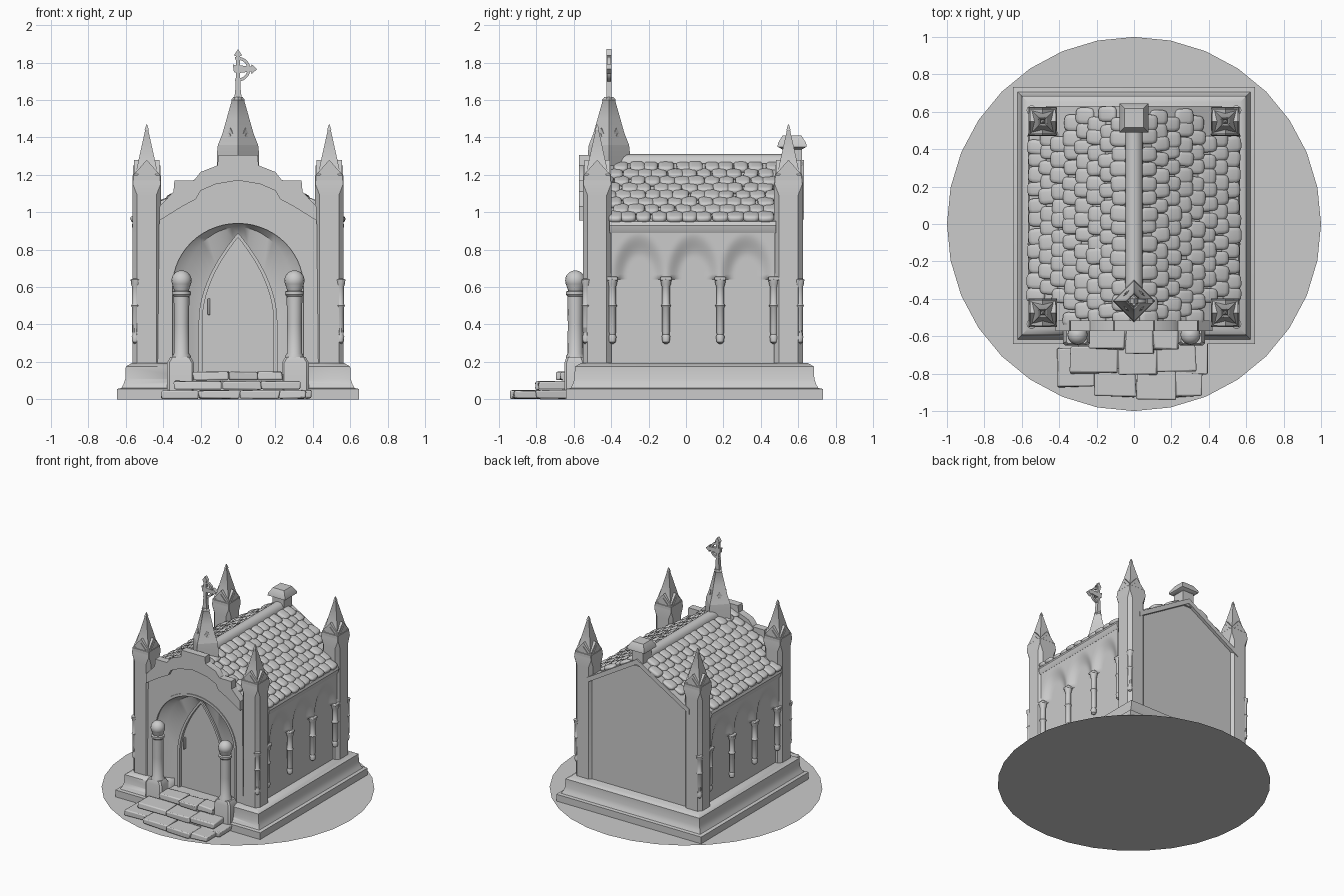
import bpy, bmesh, math, random
from mathutils import Vector, Matrix

if "Cube" in bpy.data.objects:
    bpy.data.objects.remove(bpy.data.objects["Cube"])
random.seed(4)

def mesh(name, verts, faces, angle=35):
    me = bpy.data.meshes.new(name)
    me.from_pydata([tuple(v) for v in verts], [], faces)
    bm = bmesh.new(); bm.from_mesh(me)
    bmesh.ops.recalc_face_normals(bm, faces=bm.faces[:])
    bm.to_mesh(me); bm.free()
    me.shade_smooth()
    me.set_sharp_from_angle(angle=math.radians(angle))
    ob = bpy.data.objects.new(name, me)
    bpy.context.collection.objects.link(ob)
    return ob

def loft(name, rings, closed=True, caps=True):
    n = len(rings[0])
    faces = [(r*n+i, r*n+(i+1) % n, (r+1)*n+(i+1) % n, (r+1)*n+i)
             for r in range(len(rings)-1) for i in range(n if closed else n-1)]
    if caps:
        faces += [tuple(range(n))[::-1], tuple(range((len(rings)-1)*n, len(rings)*n))]
    return mesh(name, [v for r in rings for v in r], faces)

def prism(name, pts, a, b, axis='y', c=(0, 0)):
    # profile (u, z) extruded along y or x
    f = (lambda u, z, t: (u+c[0], t, z)) if axis == 'y' else (lambda u, z, t: (t, u+c[1], z))
    return loft(name, [[f(u, z, t) for u, z in pts] for t in (a, b)])

def rect(cx, cy, hx, hy, z, c=0.0):
    # rectangle ring, chamfered to an octagon when c > 0
    if not c:
        return [(cx-hx, cy-hy, z), (cx+hx, cy-hy, z), (cx+hx, cy+hy, z), (cx-hx, cy+hy, z)]
    p = [(-hx+c, -hy), (hx-c, -hy), (hx, -hy+c), (hx, hy-c), (hx-c, hy), (-hx+c, hy), (-hx, hy-c), (-hx, -hy+c)]
    return [(cx+x, cy+y, z) for x, y in p]

def box(name, x0, x1, y0, y1, z0, z1, bevel=0):
    ob = loft(name, [rect((x0+x1)/2, (y0+y1)/2, abs(x1-x0)/2, (y1-y0)/2, z) for z in (z0, z1)])
    if bevel:
        m = ob.modifiers.new("bevel", 'BEVEL'); m.width = bevel; m.segments = 2
    return ob

def lathe(name, cx, cy, prof, n=16):
    return loft(name, [[(cx+r*math.cos(2*math.pi*i/n), cy+r*math.sin(2*math.pi*i/n), z)
                        for i in range(n)] for r, z in prof])

def mirror(half):
    # half outline from centre outwards -> full, right to left
    return half[::-1] + [(-x, z) for x, z in half if x > 0]

def arch(hw, z0, spring, apex, pointed, n=14):
    h, left = apex-spring, []
    for i in range(n+1):
        s = i/n
        if pointed:
            left.append((-hw*(1-s**1.9), spring+h*s))
        else:
            left.append((-hw*math.cos(s*math.pi/2), spring+h*math.sin(s*math.pi/2)))
    left = [(-hw, z0)] + left
    return left + [(-x, z) for x, z in left[-2::-1]]

# Ground disc and moulded plinth with a gap for the stairs
mesh("ground_disc", [(math.cos(math.pi*i/16), math.sin(math.pi*i/16), 0) for i in range(32)], [tuple(range(32))])
plinth = loft("plinth", [rect(0, .045, .648-d, .687-d, z) for d, z in
              ((0, 0), (0, .055), (.025, .06), (.036, .08), (.046, .11), (.048, .175), (.08, .193))])
cut = box("stair_cutter", -.24, .24, -1, -.44, .1, .4)
cut.hide_render = True; cut.hide_viewport = True
m = plinth.modifiers.new("gap", 'BOOLEAN'); m.operation = 'DIFFERENCE'; m.object = cut

# Main body with back gable
prism("body_walls", mirror([(0, 1.245), (.52, .955), (.52, .15)]), -.44, .605)

# Roof slabs: long one between towers, wide one at the eaves
prism("roof_slab", mirror([(0, 1.28), (.47, 1.0)]) + mirror([(0, 1.24), (.47, .96)])[::-1], -.53, .63)
prism("roof_eaves", mirror([(0, 1.28), (.56, .945)]) + mirror([(0, 1.24), (.56, .91)])[::-1], -.41, .48)

# Rounded roof tiles
bm = bmesh.new()
bmesh.ops.create_cube(bm, size=2)
bmesh.ops.subdivide_edges(bm, edges=bm.edges[:], cuts=3, use_grid_fill=True)
for v in bm.verts:
    v.co /= (abs(v.co.x)**4 + abs(v.co.y)**4 + abs(v.co.z)**4)**.25
bm.verts.index_update()
tv = [v.co.copy() for v in bm.verts]
tf = [tuple(v.index for v in f.verts) for f in bm.faces]
bm.free()
slope = math.atan2(.335, .56)
for side in (-1, 1):
    V, F = [], []
    for row in range(8):
        x = .072+row*.064
        for k in range(15):
            y = -.5 + k*.08 + (row % 2)*.04 + random.uniform(-.01, .01)
            if y > .61 or (x > .38 and not -.385 < y < .465):
                continue
            size = Vector((.052, .041+random.uniform(-.004, .004), .018))
            rot = Matrix.Rotation(slope-.15+random.uniform(-.04, .04), 3, 'Y') @ Matrix.Rotation(random.uniform(-.1, .1), 3, 'Z')
            o = Vector((x+random.uniform(-.008, .006), y, 1.284-x*.59))
            b = len(V)
            for c in tv:
                p = rot @ Vector((c.x*size.x, c.y*size.y, c.z*size.z)) + o
                V.append((p.x*side, p.y, p.z))
            F += [tuple(i+b for i in f) for f in tf]
    mesh("roof_tiles", V, F, 60)
prism("roof_ridge", [(.048*math.cos(math.pi*i/8), 1.26+.05*math.sin(math.pi*i/8)) for i in range(9)], -.38, .52)

# Finial block at the rear end of the ridge
box("rear_finial_block", -.05, .05, .515, .62, 1.22, 1.36)
loft("rear_finial_cap", [rect(0, .567, h, h, z) for h, z in ((.05, 1.335), (.078, 1.35), (.075, 1.37), (.05, 1.41))])

def gabled_spire(name, cx, cy, h, z, peak, rings):
    # crossed gables with a pyramid rising through them
    g = [(-h, z), (-h, z+.025), (0, peak), (h, z+.025), (h, z)]
    i = [(u*.68, w-.03 if w > z+.03 else w) for u, w in g]
    parts = []
    for ax, c in (('y', cy), ('x', cx)):
        parts.append(prism(name+"_gable", g, c-h*.9, c+h*.9, ax, (cx, cy)))
        parts.append(prism(name+"_gable_panel", i, c-h*.97, c+h*.97, ax, (cx, cy)))
    parts.append(loft(name+"_pyramid", [rect(cx, cy, k, k, w) for k, w in rings]))
    return parts

# Corner towers with colonnettes on the outer corners
col = [(.004, .295), (.014, .305), (.017, .335), (.013, .345), (.015, .36), (.015, .49), (.02, .50), (.015, .51),
       (.015, .60), (.019, .615), (.022, .64), (.012, .645)]
for sx in (-1, 1):
    for cy, sy in ((-.475, -1), (.548, 1)):
        cx = sx*.488
        loft("corner_tower", [rect(cx, cy, h, h, z, c) for h, z, c in
             ((.077, .15, .026), (.077, 1.09, .026), (.077, 1.15, .003), (.072, 1.2, .003))])
        gabled_spire("tower_spire", cx, cy, .075, 1.17, 1.28,
                     ((.066, 1.17), (.05, 1.25), (.009, 1.435), (.011, 1.44), (.002, 1.47)))
        lathe("corner_colonnette", cx+sx*.06, cy+sy*.06, [(r*1.2, z) for r, z in col], 10)

# Side walls: vaulted arcade on hanging colonnettes, cornice above
bays = [-.25, .04, .325]
for sx in (-1, 1):
    ny, nz = 61, 19
    V = []
    for j in range(nz):
        for i in range(ny):
            y, z = -.40 + .875*i/(ny-1), .64 + .26*j/(nz-1)
            c = min(bays, key=lambda b: abs(y-b))
            d = math.hypot(y-c, (z-.65)*.62)
            t = min(1, max(0, (d-.07)/.08))
            V.append((sx*(.521 + (.033*t*t*(3-2*t) if j else 0)), y, z))
    mesh("side_arcade", V, [(j*ny+i, j*ny+i+1, (j+1)*ny+i+1, (j+1)*ny+i)
                            for j in range(nz-1) for i in range(ny-1)], 50)
    for y in (-.395, -.107, .183, .47):
        lathe("side_colonnette", sx*.54, y, [(r*1.35, z) for r, z in col], 12)
        box("side_capital", sx*.51, sx*.565, y-.03, y+.03, .635, .655, .006)
    prism("side_cornice", [(sx*u, z) for u, z in ((.46, .89), (.555, .89), (.562, .905), (.568, .93), (.56, .95), (.46, .97))], -.41, .48)

# Front facade with round portal arch and stepped parapet
top = [(0, 1.305), (.105, 1.305), (.11, 1.25), (.2, 1.215), (.235, 1.17), (.34, 1.17), (.345, 1.11), (.42, 1.03)]
big = arch(.36, .13, .60, .95, False)
prism("front_facade", big + [(.43, .13)] + mirror(top) + [(-.43, .13)], -.545, -.515)
low = [(0, 1.17), (.12, 1.15), (.2, 1.115), (.225, 1.07), (.3, 1.03), (.42, .955)]
prism("parapet_moulding", mirror(top) + mirror(low)[::-1], -.573, -.53)
prism("portal_moulding", arch(.37, .2, .60, .96, False) + arch(.35, .2, .60, .94, False)[::-1], -.552, -.52)
mid = arch(.30, .13, .55, .92, False)
door_edge = arch(.21, .13, .42, .89, True)
loft("portal_splay", [[(x, y, z) for x, z in a] for a, y in ((big, -.545), (mid, -.49), (door_edge, -.46))], False, False)
prism("door_frame", door_edge + arch(.19, .13, .42, .865, True)[::-1], -.475, -.43)
prism("door", arch(.195, .13, .42, .87, True), -.45, -.42)
box("door_handle", -.162, -.15, -.475, -.445, .45, .54, .004)

# Portal columns with ball tops
for sx in (-1, 1):
    x = sx*.302
    loft("column_base", [rect(x+sx*.005, -.595, a, b, z, .012) for a, b, z in
         ((.072, .055, 0), (.072, .055, .195), (.055, .045, .225))])
    lathe("column_shaft", x, -.592, [(.05, .2), (.05, .23), (.041, .245), (.04, .40), (.042, .55), (.05, .56),
          (.05, .575), (.038, .58), (.045, .60), (.052, .625)])
    lathe("column_ball", x, -.592, [(max(.001, .054*math.sin(math.pi*k/10)), .635-.054*math.cos(math.pi*k/10)) for k in range(11)])

# Central diamond turret above the parapet
cy = -.412
turret = [loft("central_turret", [rect(0, cy, h, h, z) for h, z in ((.08, 1.15), (.08, 1.31), (.076, 1.36))])]
turret += gabled_spire("central_spire", 0, cy, .066, 1.33, 1.45,
                       ((.076, 1.36), (.059, 1.42), (.043, 1.5), (.024, 1.595), (.026, 1.6), (.018, 1.615)))
R = Matrix.Translation((0, cy, 0)) @ Matrix.Rotation(math.pi/4, 4, 'Z') @ Matrix.Translation((0, -cy, 0))
for ob in turret:
    ob.data.transform(R)

# Broken ring cross
prism("cross", [(-.022, 1.59), (.022, 1.59), (.014, 1.66), (.010, 1.745), (.07, 1.752), (.072, 1.738), (.102, 1.765),
                (.072, 1.792), (.07, 1.778), (.010, 1.785), (.012, 1.835), (.022, 1.838), (0, 1.872), (-.022, 1.838),
                (-.012, 1.835), (-.010, 1.785), (-.028, 1.79), (-.022, 1.75), (-.010, 1.745), (-.014, 1.66)], cy-.014, cy+.014)
ring = []
for i in range(17):
    a = math.radians(-105 + 210*i/16)
    ring.append([(r*math.cos(a), cy+y, 1.765+r*math.sin(a)) for r, y in ((.05, -.01), (.066, -.01), (.066, .01), (.05, .01))])
loft("cross_ring", ring)

# Worn stone steps in three layers: x0, x1, y0, y1, layer
stones = [(-.21, .01, -.92, -.77, 0), (.015, .22, -.94, -.78, 0), (.22, .36, -.925, -.77, 0), (-.41, -.21, -.87, -.66, 0),
          (.22, .39, -.80, -.62, 0), (-.34, -.09, -.80, -.65, 1), (-.085, .12, -.81, -.66, 1), (.125, .33, -.79, -.64, 1),
          (-.24, -.05, -.67, -.55, 2), (-.045, .1, -.69, -.56, 2), (.105, .24, -.67, -.55, 2)]
for x0, x1, y0, y1, k in stones:
    s = box("step_stone", x0, x1, y0, y1, .05*k, .05*k+.044, .008)
    for v in s.data.vertices:
        v.co += Vector((random.uniform(-.008, .008), random.uniform(-.008, .008), random.uniform(0, .006)))
box("step_core_low", -.3, .32, -.78, -.6, 0, .045)
box("step_core_high", -.24, .24, -.66, -.43, 0, .135)
